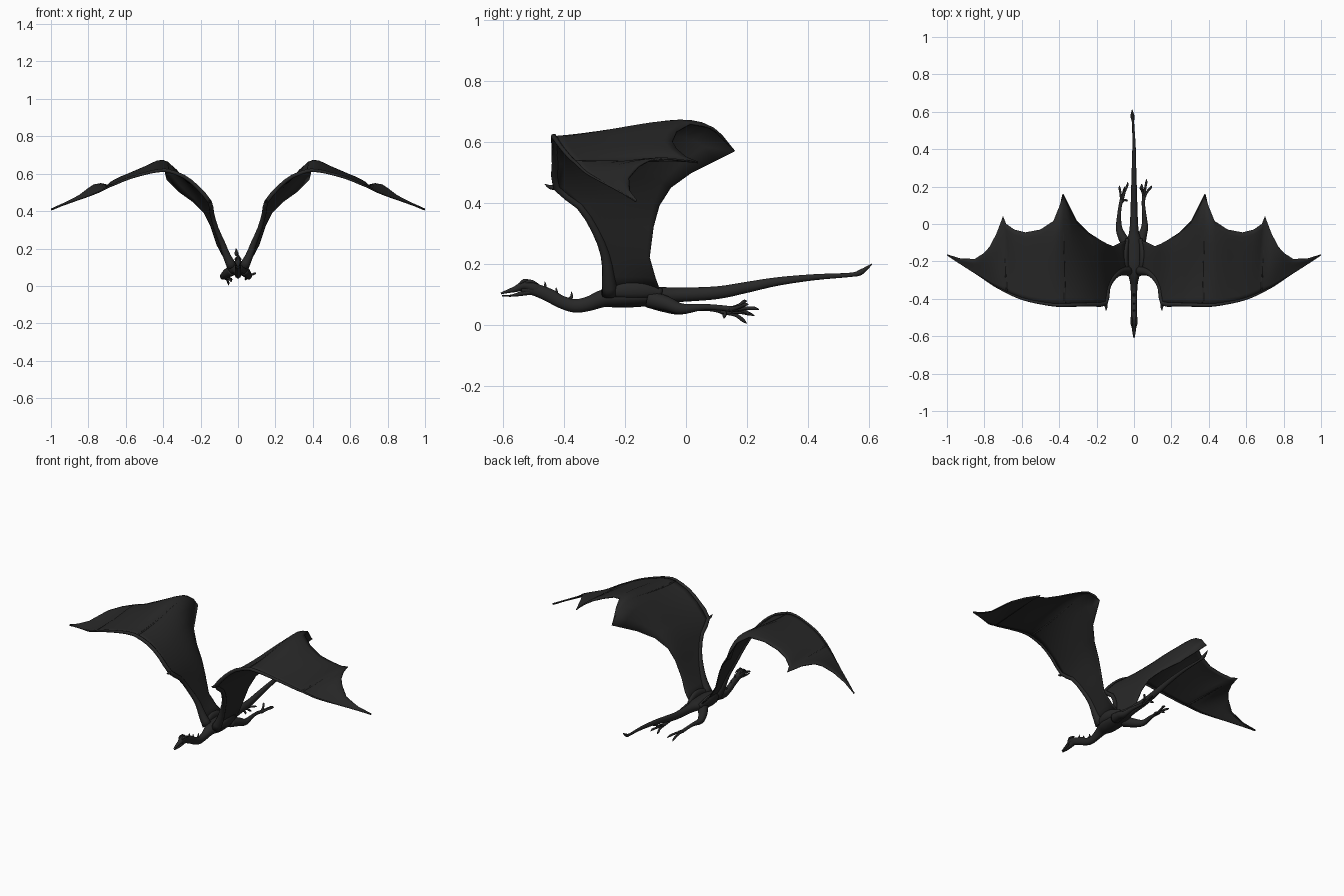
import bpy, bmesh, math
from mathutils import Vector

hide = bpy.data.materials.new("charcoal_hide")
hide.diffuse_color = (0.021, 0.021, 0.021, 1)


def finish(bm, name, mirror=False, solid=0.0):
    bmesh.ops.recalc_face_normals(bm, faces=bm.faces)
    me = bpy.data.meshes.new(name)
    bm.to_mesh(me)
    bm.free()
    ob = bpy.data.objects.new(name, me)
    bpy.context.collection.objects.link(ob)
    me.materials.append(hide)
    if solid:
        m = ob.modifiers.new("thickness", "SOLIDIFY")
        m.thickness, m.offset = solid, 0
    if mirror:
        m = ob.modifiers.new("mirror", "MIRROR")
        m.use_clip = False
        m.use_mirror_merge = False
    for p in me.polygons:
        p.use_smooth = True
    return ob


def spline(pts, steps):
    """Catmull-Rom through tuples of any length."""
    out = []
    n = len(pts)
    for i in range(n - 1):
        a, b, c, d = pts[max(i - 1, 0)], pts[i], pts[i + 1], pts[min(i + 2, n - 1)]
        for s in range(steps):
            t = s / steps
            out.append([0.5 * (2 * q + (r - p) * t + (2 * p - 5 * q + 4 * r - w) * t * t
                               + (3 * q - p - 3 * r + w) * t ** 3)
                        for p, q, r, w in zip(a, b, c, d)])
    out.append(list(pts[-1]))
    return out


def tube(name, pts, sides=12, steps=4, mirror=False):
    """Tapered tube; each point is x, y, z, half width, half height."""
    pts = spline(pts, steps)
    pos = [Vector(p[:3]) for p in pts]
    bm = bmesh.new()
    rings, u, last = [], None, None
    for i, p in enumerate(pos):
        t = (pos[min(i + 1, len(pos) - 1)] - pos[max(i - 1, 0)]).normalized()
        if u is None:
            u = t.cross(Vector((0, 0, 1)))
            u = u.normalized() if u.length > 0.2 else Vector((1, 0, 0))
        else:
            u = last.rotation_difference(t) @ u
        last = t
        v = u.cross(t)
        w, h = max(pts[i][3], 0.0008), max(pts[i][4], 0.0008)
        rings.append([bm.verts.new(p + u * w * math.cos(a) + v * h * math.sin(a))
                      for a in (2 * math.pi * k / sides for k in range(sides))])
    for r, q in zip(rings, rings[1:]):
        for k in range(sides):
            j = (k + 1) % sides
            bm.faces.new((r[k], r[j], q[j], q[k]))
    bm.faces.new(rings[0])
    bm.faces.new(rings[-1])
    return finish(bm, name, mirror)


def round_tube(name, pts, **kw):
    return tube(name, [(x, y, z, r, r) for x, y, z, r in pts], **kw)


# Neck, torso and tail as one tapering body
tube("body", [
    (0, -.54, .118, .012, .018), (0, -.50, .116, .015, .020), (0, -.45, .097, .015, .022),
    (0, -.41, .075, .016, .021), (0, -.365, .062, .017, .022), (0, -.32, .069, .020, .024),
    (0, -.27, .087, .032, .029), (0, -.22, .090, .050, .034), (0, -.15, .092, .052, .033),
    (0, -.09, .096, .040, .029), (0, -.03, .098, .024, .024), (0, .10, .105, .018, .021),
    (0, .20, .123, .015, .018), (0, .30, .142, .012, .014), (0, .42, .156, .009, .010),
    (-.005, .54, .164, .006, .007), (-.008, .575, .173, .011, .009), (-.010, .61, .199, .002, .002)], sides=16)

# Head: skull with snout, and lower jaw slightly open
tube("skull", [(0, -.608, .103, .003, .003), (0, -.585, .110, .008, .006),
               (0, -.555, .119, .012, .011), (0, -.53, .130, .018, .016),
               (0, -.50, .122, .017, .018), (0, -.475, .112, .012, .014)])
tube("jaw", [(0, -.604, .095, .003, .002), (0, -.57, .096, .008, .004),
             (0, -.53, .105, .012, .009), (0, -.50, .108, .010, .008)])
# Horns and brow crests swept back, neck spikes curling up
round_tube("horn", [(.008, -.535, .136, .007), (.013, -.51, .143, .006), (.014, -.485, .134, .001)],
           sides=6, mirror=True)
round_tube("brow_crest", [(.010, -.545, .135, .004), (.012, -.532, .145, .006), (.013, -.515, .147, .002)],
           sides=6, mirror=True)
for y, z in ((-.462, .108), (-.425, .088), (-.375, .075)):
    round_tube("neck_spike", [(0, y - .014, z, .009), (0, y - .001, z + .017, .006),
                              (0, y - .002, z + .034, .001)], sides=6)

# Wing outlines from root to tip: leading edge and scalloped trailing edge
lead = [(.03, -.25, .10), (.06, -.255, .16), (.085, -.265, .23), (.118, -.298, .31),
        (.14, -.35, .39), (.152, -.425, .45), (.22, -.43, .53), (.29, -.432, .585),
        (.37, -.434, .615), (.41, -.434, .617), (.45, -.43, .612), (.50, -.422, .60),
        (.56, -.41, .583), (.61, -.395, .565), (.655, -.377, .545), (.68, -.365, .535),
        (.71, -.35, .52), (.75, -.328, .50), (.80, -.295, .48), (.85, -.262, .462),
        (.94, -.205, .43), (.998, -.167, .406)]
trail = [(.035, -.085, .11), (.075, -.10, .15), (.112, -.12, .22), (.145, -.107, .32),
         (.18, -.088, .39), (.24, -.05, .45), (.31, .02, .50), (.35, .10, .54),
         (.38, .16, .57), (.40, .09, .645), (.43, .015, .66), (.50, -.03, .635),
         (.58, -.045, .60), (.64, -.03, .575), (.685, 0, .55), (.70, .04, .533),
         (.735, -.05, .545), (.77, -.12, .54), (.80, -.155, .52), (.85, -.188, .48),
         (.93, -.186, .437), (1, -.165, .405)]
camber = {4: .02, 5: .06, 6: .10, 7: .13, 8: .15, 9: .06, 10: .03}


def wing_row(i, n=14):
    a, b = Vector(lead[i]), Vector(trail[i])
    row = []
    for k in range(n + 1):
        t = k / n
        p = a.lerp(b, t)
        p.z += camber.get(i, .01) * t ** 1.5 * (1 - t ** 6)
        row.append(p)
    return row


bm = bmesh.new()
rows = [[bm.verts.new(p) for p in wing_row(i)] for i in range(len(lead))]
for r, q in zip(rows, rows[1:]):
    for k in range(len(r) - 1):
        bm.faces.new((r[k], r[k + 1], q[k + 1], q[k]))
finish(bm, "wing_membrane", mirror=True, solid=.006)

# Arm bone along the leading edge, thick at the shoulder
radius = [.028, .021, .016, .013, .012, .012, .011, .010, .010, .009]
round_tube("wing_arm", [(*p, radius[i] if i < 10 else .009 - .007 * (i - 9) / 12)
                        for i, p in enumerate(lead)], sides=10, steps=2, mirror=True)
# Finger bones and thumb claw
for i in (8, 15):
    round_tube("wing_finger", [(*p, .006 - .0003 * k) for k, p in enumerate(wing_row(i))],
               sides=8, steps=1, mirror=True)
round_tube("thumb_claw", [(.155, -.42, .452, .010), (.149, -.445, .452, .007), (.15, -.464, .462, .001)],
           sides=8, mirror=True)
# Shoulder root flare along the body
tube("wing_root", [(.035, -.25, .105, .012, .016), (.045, -.20, .115, .016, .028),
                   (.045, -.14, .115, .016, .028), (.035, -.08, .105, .010, .014)], mirror=True)

# Hind legs trailing back, each with a slightly different pose
legs = {
    "right": [(.028, -.12, .085, .030), (.045, -.06, .068, .024), (.057, -.015, .052, .018),
              (.055, .05, .058, .011), (.050, .11, .056, .009), (.054, .155, .050, .010)],
    "left": [(-.028, -.12, .085, .030), (-.062, -.07, .065, .024), (-.080, -.02, .050, .017),
             (-.080, .04, .056, .011), (-.075, .09, .052, .009), (-.066, .13, .042, .010)]}
toes = {"right": [(.067, .24, .050), (.094, .205, .066), (.040, .215, .030), (.034, .20, .078)],
        "left": [(-.033, .225, .030), (-.050, .20, .004), (-.078, .205, .040), (-.036, .125, .020)]}
for side, leg in legs.items():
    round_tube(side + "_leg", leg)
    x, y, z, r = leg[-1]
    for tx, ty, tz in toes[side]:
        round_tube(side + "_toe", [
            (x, y - .012, z, .008), (x + (tx - x) * .5, y + (ty - y) * .45, z + (tz - z) * .35 + .004, .006),
            (x + (tx - x) * .9, y + (ty - y) * .8, z + (tz - z) * .8 + .004, .006), (tx, ty, tz, .001)], sides=8)
